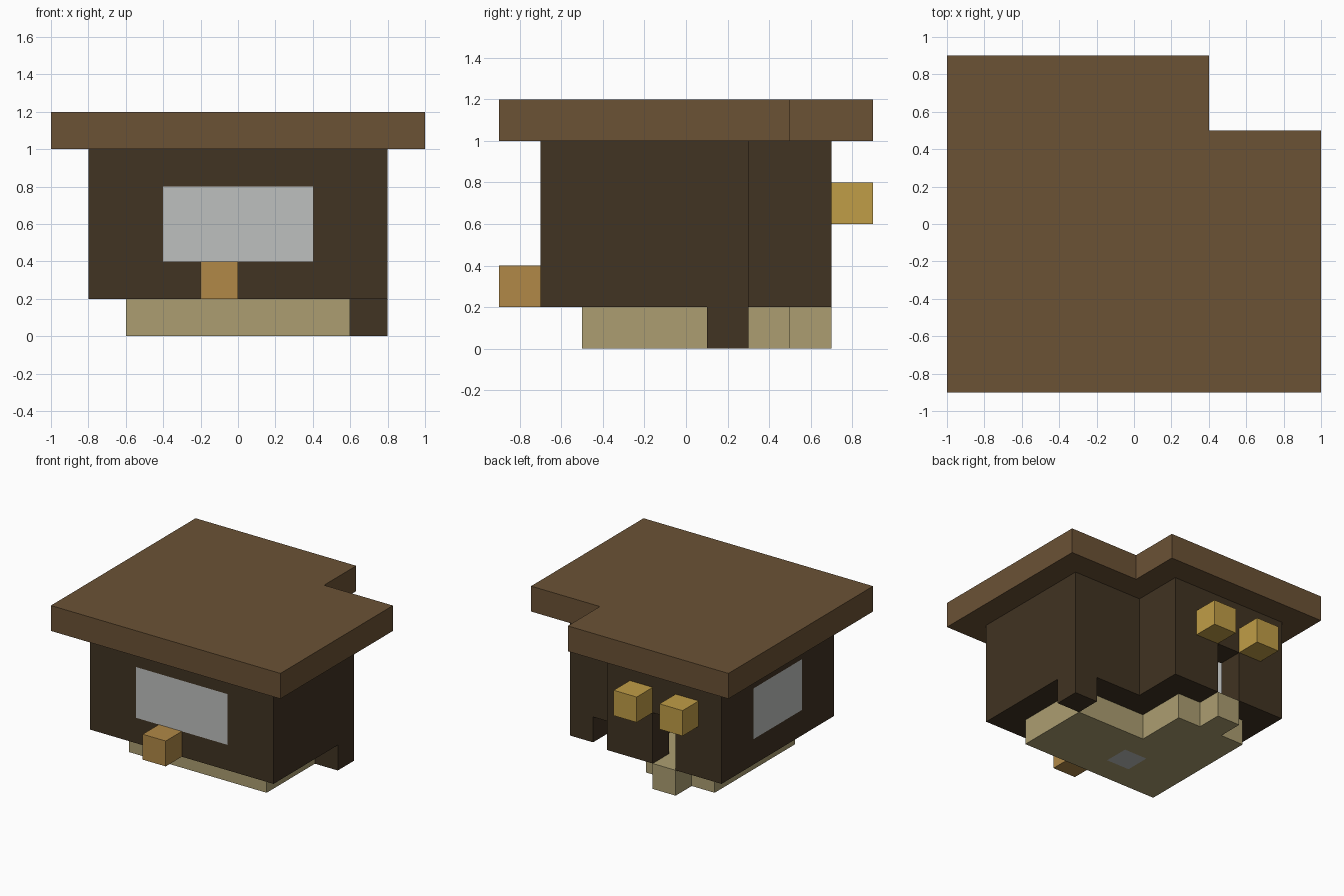
import bpy
import bmesh
from mathutils import Vector

if "Cube" in bpy.data.objects:
    bpy.data.objects.remove(bpy.data.objects["Cube"], do_unlink=True)


def srgb(*rgb):
    return [((c / 255 + 0.055) / 1.055) ** 2.4 for c in rgb] + [1.0]


def material(name, colour):
    mat = bpy.data.materials.new(name)
    mat.use_nodes = True
    mat.diffuse_color = colour
    mat.node_tree.nodes["Principled BSDF"].inputs["Base Color"].default_value = colour
    return mat


roof_brown = material("roof brown", srgb(107, 82, 53))
wall_brown = material("dark wall brown", srgb(65, 51, 34))
floor_tan = material("floor tan", srgb(172, 158, 113))
glass_grey = material("glass grey", srgb(190, 192, 191))
lamp_yellow = material("lantern yellow", srgb(192, 157, 71))
box_orange = material("box orange", srgb(177, 137, 71))


def finish(name, bm, mat):
    bmesh.ops.recalc_face_normals(bm, faces=bm.faces)
    mesh = bpy.data.meshes.new(name)
    bm.to_mesh(mesh)
    bm.free()
    if mat:
        mesh.materials.append(mat)
    obj = bpy.data.objects.new(name, mesh)
    bpy.context.collection.objects.link(obj)
    return obj


def box(name, low, high, mat=None):
    """Box between two opposite corners."""
    bm = bmesh.new()
    bmesh.ops.create_cube(bm, size=1)
    low, high = Vector(low), Vector(high)
    bmesh.ops.scale(bm, verts=bm.verts, vec=high - low)
    bmesh.ops.translate(bm, verts=bm.verts, vec=(low + high) / 2)
    return finish(name, bm, mat)


def slab(name, outline, z0, z1, mat):
    """Outline extruded straight up."""
    bm = bmesh.new()
    face = bm.faces.new([bm.verts.new((x, y, z0)) for x, y in outline])
    up = bmesh.ops.extrude_face_region(bm, geom=[face], use_keep_orig=True)["geom"]
    verts = [g for g in up if isinstance(g, bmesh.types.BMVert)]
    bmesh.ops.translate(bm, verts=verts, vec=(0, 0, z1 - z0))
    return finish(name, bm, mat)


def wall_ring(name, outer, inner, z0, z1, mat):
    """Hollow shell between two matching outlines."""
    bm = bmesh.new()
    loops = [[bm.verts.new((x, y, z)) for x, y in line]
             for line, z in ((outer, z0), (outer, z1), (inner, z1), (inner, z0))]
    n = len(outer)
    for a, b in zip(loops, loops[1:] + loops[:1]):
        for i in range(n):
            j = (i + 1) % n
            bm.faces.new((a[i], a[j], b[j], b[i]))
    return finish(name, bm, mat)


def cut(target, low, high):
    """Cut a box-shaped opening and discard the cutter."""
    cutter = box("opening_cutter", low, high)
    cutter.hide_render = True
    mod = target.modifiers.new("opening", "BOOLEAN")
    mod.operation = "DIFFERENCE"
    mod.solver = "EXACT"
    mod.object = cutter
    bpy.context.view_layer.objects.active = target
    bpy.ops.object.modifier_apply(modifier=mod.name)
    bpy.data.objects.remove(cutter, do_unlink=True)


def notched(x0, y0, x1, y1, nx, ny):
    """Rectangle with its back left corner missing."""
    return [(x0, y0), (x1, y0), (x1, ny), (nx, ny), (nx, y1), (x0, y1)]


# Roof and hollow walls
slab("roof", notched(-1, -0.9, 1, 0.9, 0.4, 0.5), 1.0, 1.2, roof_brown)
room = notched(-0.6, -0.5, 0.6, 0.5, 0.0, 0.1)
walls = wall_ring("walls", notched(-0.8, -0.7, 0.8, 0.7, 0.2, 0.3), room,
                  0.2, 1.0, wall_brown)

# Doorway and window openings
cut(walls, (-0.4, 0.4, 0.1), (-0.2, 0.8, 0.6))
cut(walls, (-0.4, -0.8, 0.4), (0.4, -0.4, 0.8))
cut(walls, (-0.9, -0.3, 0.4), (-0.5, 0.3, 0.8))
box("front_window", (-0.4, -0.7, 0.4), (0.4, -0.5, 0.8), glass_grey)
box("side_window", (-0.8, -0.3, 0.4), (-0.6, 0.3, 0.8), glass_grey)

# Floor with a doorstep and a glass tile
floor = slab("floor", room[:-1] + [(-0.2, 0.5), (-0.2, 0.7), (-0.4, 0.7),
                                   (-0.4, 0.5), (-0.6, 0.5)], 0.0, 0.2, floor_tan)
cut(floor, (-0.2, -0.3, -0.1), (0.0, -0.1, 0.3))
box("floor_tile", (-0.2, -0.3, 0.0), (0.0, -0.1, 0.2), glass_grey)

# Corner post under the wall
box("corner_post", (0.6, 0.1, 0.0), (0.8, 0.3, 0.2), wall_brown)

# Lanterns either side of the door, and the box under the front window
for side, x in (("right", -0.6), ("left", -0.2)):
    box(side + "_lantern", (x, 0.7, 0.6), (x + 0.2, 0.9, 0.8), lamp_yellow)
box("front_box", (-0.2, -0.9, 0.2), (0.0, -0.7, 0.4), box_orange)
